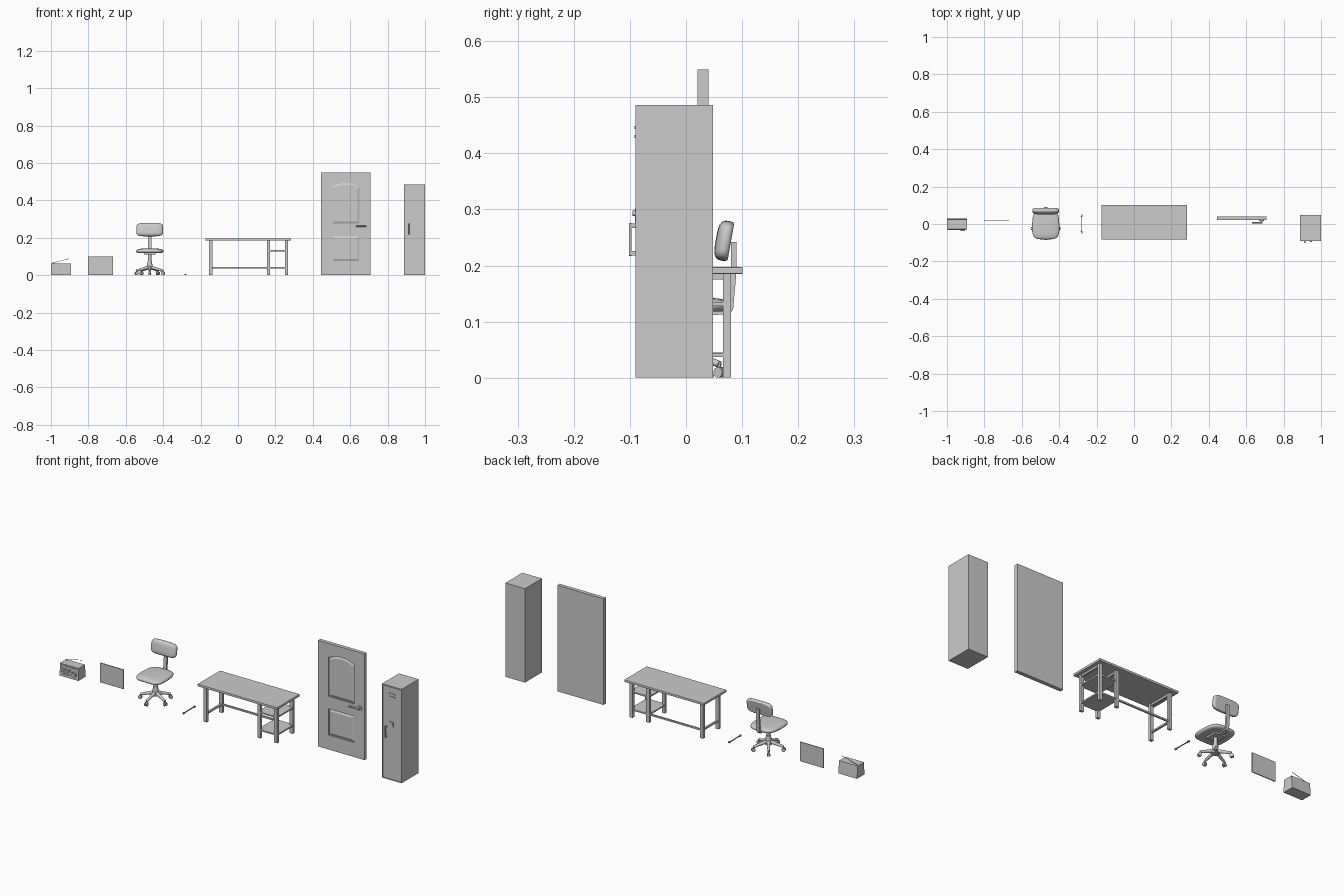
import bpy, bmesh, math
from mathutils import Vector, Matrix

if "Cube" in bpy.data.objects:
    bpy.data.objects.remove(bpy.data.objects["Cube"])


def finish(name, bm, smooth=False, bevel=0):
    bmesh.ops.recalc_face_normals(bm, faces=bm.faces)
    me = bpy.data.meshes.new(name)
    bm.to_mesh(me)
    bm.free()
    ob = bpy.data.objects.new(name, me)
    bpy.context.collection.objects.link(ob)
    if smooth:
        bpy.ops.object.select_all(action='DESELECT')
        ob.select_set(True)
        bpy.context.view_layer.objects.active = ob
        bpy.ops.object.shade_smooth_by_angle(angle=math.radians(40))
    if bevel:
        mod = ob.modifiers.new("bevel", 'BEVEL')
        mod.width, mod.segments = bevel, 2
    return ob


def cube_mesh(x0, x1, y0, y1, z0, z1):
    bm = bmesh.new()
    bmesh.ops.create_cube(bm, size=1)
    for v in bm.verts:
        v.co = Vector((x0 + (v.co.x + .5) * (x1 - x0), y0 + (v.co.y + .5) * (y1 - y0),
                       z0 + (v.co.z + .5) * (z1 - z0)))
    return bm


def box(name, x0, x1, y0, y1, z0, z1, bevel=0):
    return finish(name, cube_mesh(x0, x1, y0, y1, z0, z1), bevel=bevel)


def recessed_box(name, dims, rim, depth):
    # box whose front face is inset and pushed back
    bm = cube_mesh(*dims)
    bm.normal_update()
    front = [f for f in bm.faces if f.normal.y < -.9]
    bmesh.ops.inset_region(bm, faces=front, thickness=rim)
    inner = min((f for f in bm.faces if f.normal.y < -.9),
                key=lambda f: (f.calc_center_median() - Vector(
                    ((dims[0] + dims[1]) / 2, dims[2], (dims[4] + dims[5]) / 2))).length)
    ext = bmesh.ops.extrude_discrete_faces(bm, faces=[inner])
    bmesh.ops.translate(bm, vec=(0, depth, 0), verts=ext['faces'][0].verts)
    return finish(name, bm)


def rod(name, p, q, r1, r2=None, sides=16):
    p, q = Vector(p), Vector(q)
    bm = bmesh.new()
    bmesh.ops.create_cone(bm, cap_ends=True, segments=sides, radius1=r1,
                          radius2=r1 if r2 is None else r2, depth=(q - p).length)
    rot = Vector((0, 0, 1)).rotation_difference(q - p).to_matrix().to_4x4()
    bm.transform(Matrix.Translation((p + q) / 2) @ rot)
    return finish(name, bm, smooth=True)


def prism(name, pts, axis, a, b, shrink=0):
    # extruded outline: axis 'x' takes (y, z), 'y' takes (x, z), 'z' takes (x, y)
    cu = (min(p[0] for p in pts) + max(p[0] for p in pts)) / 2
    cw = (min(p[1] for p in pts) + max(p[1] for p in pts)) / 2
    hu = max(p[0] for p in pts) - cu
    hw = max(p[1] for p in pts) - cw
    bm = bmesh.new()
    loops = []
    for d, s in ((a, shrink), (b, 0)):
        loop = []
        for u, w in pts:
            u = cu + (u - cu) * (1 - s / hu)
            w = cw + (w - cw) * (1 - s / hw)
            loop.append(bm.verts.new({'x': (d, u, w), 'y': (u, d, w), 'z': (u, w, d)}[axis]))
        loops.append(loop)
        bm.faces.new(loop)
    n = len(pts)
    for i in range(n):
        bm.faces.new((loops[0][i], loops[0][(i + 1) % n], loops[1][(i + 1) % n], loops[1][i]))
    return finish(name, bm)


def cushion(name, centre, half, round_axis, shape, tilt=0):
    # superellipsoid pad, squarish in outline and rounded through its thickness
    bm = bmesh.new()
    bmesh.ops.create_uvsphere(bm, u_segments=40, v_segments=20, radius=1)
    for v in bm.verts:
        x, y, z = v.co
        r = math.hypot(x, y)
        c, s = (x / r, y / r) if r > 1e-5 else (0, 0)
        u = math.copysign(abs(c) ** .45, c) * r ** .5
        w = math.copysign(abs(s) ** .45, s) * r ** .5
        u, w, t = shape(u, w, math.copysign(abs(z) ** .8, z))
        p = (u, w, t) if round_axis == 'z' else (u, t, w)
        v.co = Vector([a * b for a, b in zip(p, half)])
    bm.transform(Matrix.Translation(centre) @ Matrix.Rotation(tilt, 4, 'X'))
    return finish(name, bm, smooth=True)


# radio
prism("radio_case", [(-.03, 0), (.03, 0), (.024, .064), (-.028, .064)], 'x', -1.0, -.893)
box("radio_tuning_strip", -.992, -.901, -.031, -.026, .048, .058)
box("radio_speaker_panel", -.992, -.94, -.0315, -.027, .008, .043)
for i in range(5):
    z = .012 + i * .006
    box("radio_grille_slat", -.99, -.942, -.033, -.03, z, z + .002)
rod("radio_dial", (-.917, -.036, .026), (-.917, -.027, .026), .014)
rod("radio_dial_cap", (-.917, -.038, .026), (-.917, -.034, .026), .008)
rod("radio_antenna", (-.99, .016, .066), (-.904, .016, .088), .0012, sides=8)
rod("antenna_pivot", (-.99, .016, .062), (-.99, .016, .068), .003, sides=8)

# wall board
recessed_box("wall_board", (-.802, -.668, .0175, .0225, 0, .1), .002, .001)

# swivel chair
CX = -.472
cushion("seat", (CX, -.002, .129), (.073, .08, .014), 'z',
        lambda u, w, t: (u * (1 - .1 * w * w - .05 * w), w, max(t, -.75)))
cushion("backrest", (CX, .07, .244), (.072, .017, .036), 'y',
        lambda u, w, t: (u, w, min(t, .6)), tilt=math.radians(-10))
prism("back_support", [(.03, .110), (.078, .114), (.084, .122), (.09, .19), (.09, .242),
                       (.08, .242), (.08, .19), (.074, .124), (.03, .118)],
      'x', CX - .009, CX + .009)
box("seat_mount", CX - .03, CX + .03, -.03, .035, .110, .12)
rod("gas_column", (CX, 0, .05), (CX, 0, .112), .009)
rod("column_sleeve", (CX, 0, .028), (CX, 0, .075), .017, .012)
for i in range(5):
    a = math.radians(-90 + 72 * i)
    d = Vector((math.cos(a), math.sin(a), 0))
    side = Vector((-d.y, d.x, 0))
    o = Vector((CX, 0, 0))
    rod("chair_leg", o + d * .01 + Vector((0, 0, .042)), o + d * .074 + Vector((0, 0, .024)),
        .009, .006, 10)
    rod("caster_stem", o + d * .072 + Vector((0, 0, .01)), o + d * .072 + Vector((0, 0, .028)), .004)
    c = o + d * .075 + Vector((0, 0, .0095))
    for s in (-1, 1):
        rod("caster_wheel", c + side * s * .0015, c + side * s * .007, .0095)

# small wrench lying on the floor
WX = -.28
box("wrench_shaft", WX - .002, WX + .002, -.036, .036, .001, .005)
for s in (-1, 1):
    half = [(.002, .034), (.005, .041), (.004, .05), (.001, .05), (.001, .044)]
    outline = [(WX + u, s * w) for u, w in half] + [(WX - u, s * w) for u, w in half[::-1]]
    prism("wrench_jaw", outline, 'z', 0, .006)

# desk
box("desk_top", -.174, .283, -.083, .101, .185, .197, bevel=.002)
for x in (-.145, .163, .259):
    for y in (-.055, .073):
        box("desk_leg", x - .009, x + .009, y - .007, y + .007, 0, .186)
    box("desk_apron", x - .005, x + .005, -.05, .068, .175, .186)
box("desk_side_stretcher", -.15, -.14, -.05, .068, .037, .045)
box("desk_back_stretcher", -.14, .16, .069, .077, .037, .045)
for z in (.037, .128):
    box("desk_shelf", .156, .266, -.06, .078, z, z + .007)

# door with two recessed panels
door = box("door", .444, .709, .0205, .04, 0, .549)
arch = [(.503, .275), (.652, .275), (.652, .478)]
arch += [(.5775 + .06 * math.cos(a), .48 + .015 * math.sin(a))
         for a in [math.pi * i / 10 for i in range(11)]] + [(.503, .478)]
low = [(.505, .075), (.65, .075), (.65, .211), (.505, .211)]
for name, pts in (("upper", arch), ("lower", low)):
    cutter = prism(name + "_panel_cutter", pts, 'y', .01, .027)
    cutter.hide_render = True
    cutter.hide_set(True)
    mod = door.modifiers.new(name, 'BOOLEAN')
    mod.object, mod.operation, mod.solver = cutter, 'DIFFERENCE', 'EXACT'
    prism(name + "_door_panel", pts, 'y', .0225, .028, shrink=.012)
rod("door_handle_rose", (.682, .016, .262), (.682, .022, .262), .013)
rod("door_handle_neck", (.682, .006, .262), (.682, .018, .262), .005)
rod("door_handle_lever", (.688, .007, .262), (.63, .007, .262), .0048, .0035)

# locker
recessed_box("locker_body", (.888, 1.0, -.09, .048, 0, .486), .004, .004)
box("locker_door", .8935, .9945, -.0885, -.08, .014, .48)
for z in (.43, .446):
    box("locker_vent", .928, .96, -.0915, -.086, z - .003, z + .003)
box("lock_plate", .922, .952, -.091, -.086, .277, .302)
rod("lock_knob", (.947, -.095, .293), (.947, -.088, .293), .005)
box("locker_handle_grip", .908, .916, -.102, -.097, .217, .276, bevel=.0015)
for z in (.222, .271):
    box("locker_handle_mount", .908, .916, -.099, -.086, z - .004, z + .004)
